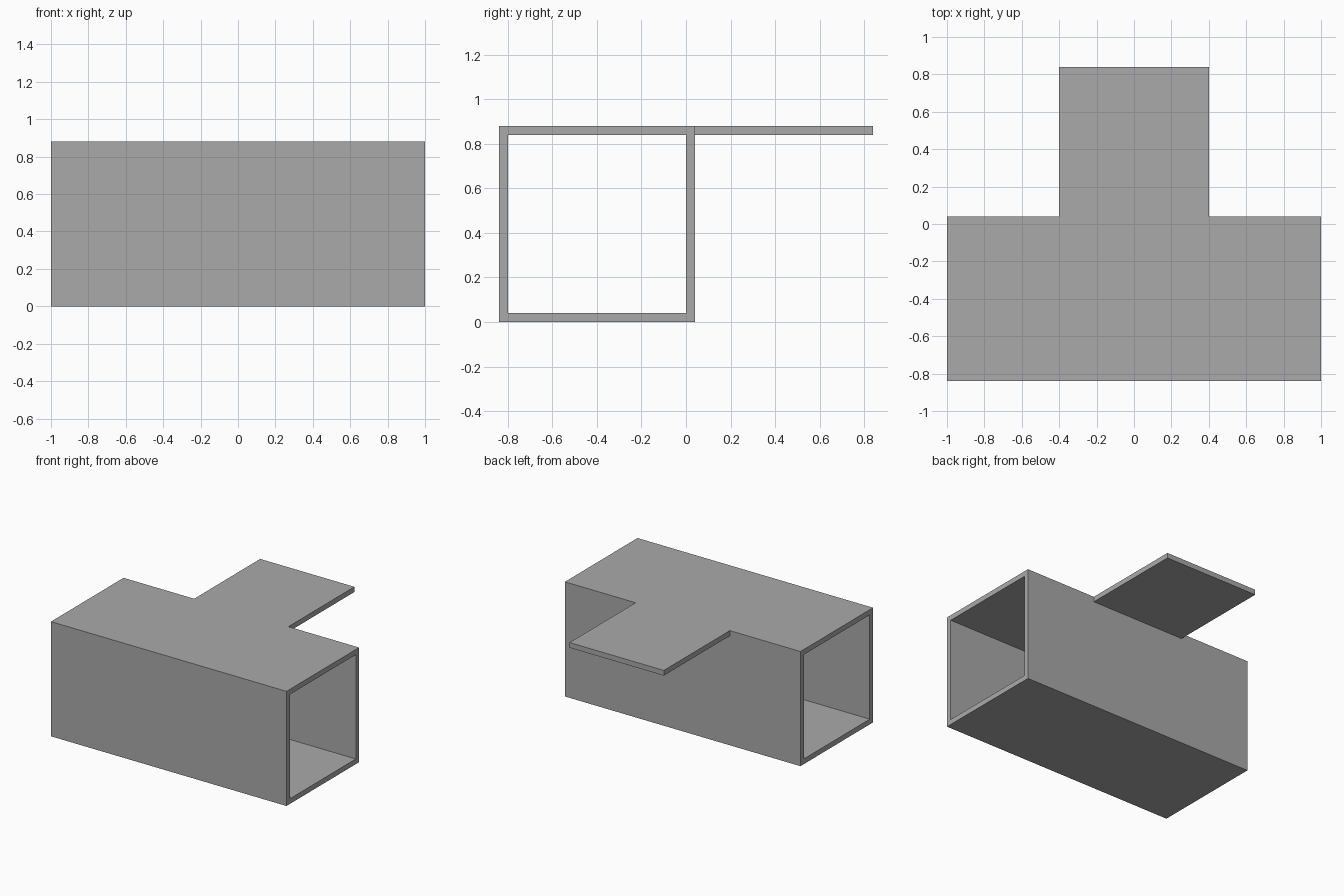
import bpy
import bmesh
from mathutils import Vector

cube = bpy.data.objects.get("Cube")
if cube:
    bpy.data.objects.remove(cube, do_unlink=True)

WALL = 0.04
HALF_LENGTH = 1.0
FRONT, BACK, TOP = -0.84, 0.04, 0.88

grey = bpy.data.materials.new("plain_grey")
grey.use_nodes = True
colour = (0.4, 0.4, 0.4, 1)
grey.diffuse_color = colour
grey.node_tree.nodes["Principled BSDF"].inputs["Base Color"].default_value = colour


def finish(name, bm):
    bmesh.ops.recalc_face_normals(bm, faces=bm.faces)
    mesh = bpy.data.meshes.new(name)
    bm.to_mesh(mesh)
    bm.free()
    mesh.materials.append(grey)
    obj = bpy.data.objects.new(name, mesh)
    bpy.context.collection.objects.link(obj)


def rectangle(y0, y1, z0, z1):
    return [(y0, z0), (y1, z0), (y1, z1), (y0, z1)]


# Square tube, open at both ends: a hollow frame profile extruded along x
bm = bmesh.new()
outer = rectangle(FRONT, BACK, 0, TOP)
inner = rectangle(FRONT + WALL, BACK - WALL, WALL, TOP - WALL)
loops = [[bm.verts.new((-HALF_LENGTH, y, z)) for y, z in loop] for loop in (outer, inner)]
for i in range(4):
    j = (i + 1) % 4
    bm.faces.new((loops[0][i], loops[0][j], loops[1][j], loops[1][i]))
result = bmesh.ops.extrude_face_region(bm, geom=bm.faces[:], use_keep_orig=True)
verts = [v for v in result["geom"] if isinstance(v, bmesh.types.BMVert)]
bmesh.ops.translate(bm, verts=verts, vec=Vector((2 * HALF_LENGTH, 0, 0)))
finish("square_tube", bm)

# Flat tab reaching back from the top, open where it joins the tube
bm = bmesh.new()
bmesh.ops.create_cube(bm, size=1)
bmesh.ops.scale(bm, verts=bm.verts, vec=(0.8, 0.8, WALL))
bmesh.ops.translate(bm, verts=bm.verts, vec=(0, BACK + 0.4, TOP - WALL / 2))
bm.normal_update()
joint = [f for f in bm.faces if f.normal.y < -0.9]
bmesh.ops.delete(bm, geom=joint, context="FACES_ONLY")
finish("top_tab", bm)
